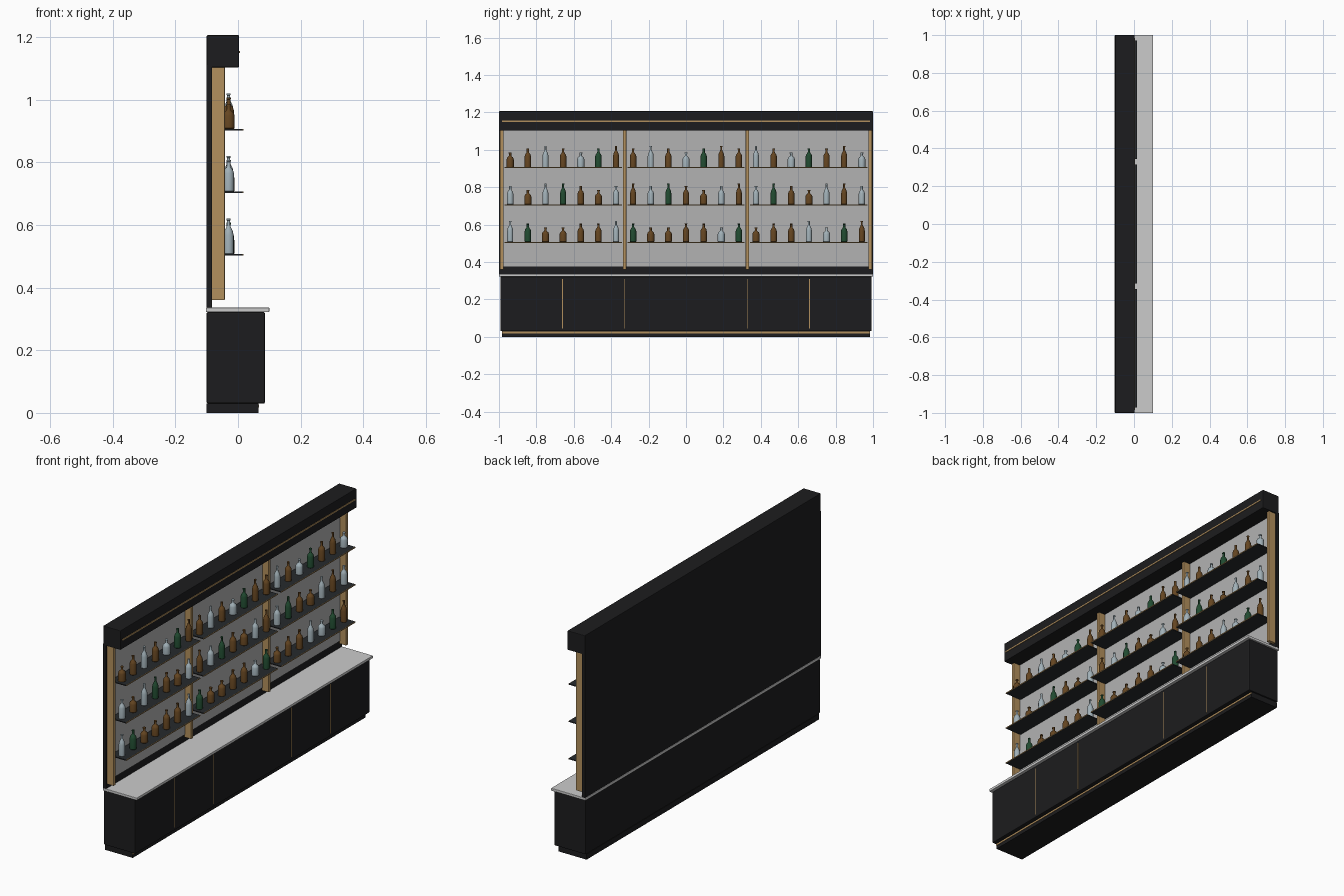
import bpy, bmesh
from math import cos, sin, pi, radians

if "Cube" in bpy.data.objects:
    bpy.data.objects.remove(bpy.data.objects["Cube"])


def material(name, r, g, b):
    m = bpy.data.materials.new(name)
    m.diffuse_color = (r, g, b, 1)
    m.use_nodes = True
    m.node_tree.nodes["Principled BSDF"].inputs["Base Color"].default_value = m.diffuse_color
    return m


BLACK = material("black_lacquer", 0.012, 0.012, 0.013)
SHELF = material("dark_shelf", 0.02, 0.023, 0.026)
BRASS = material("brass", 0.45, 0.28, 0.11)
MIRROR = material("grey_mirror", 0.45, 0.45, 0.45)
STONE = material("pale_stone", 0.62, 0.62, 0.61)
GLASS = {
    "A": material("amber_glass", 0.13, 0.06, 0.015),
    "C": material("clear_glass", 0.36, 0.44, 0.48),
    "G": material("green_glass", 0.015, 0.07, 0.03),
}


def box(name, x, y, z, mat, bevel=0.0):
    """Box from (min, max) pairs on each axis."""
    bm = bmesh.new()
    bmesh.ops.create_cube(bm, size=1)
    for v in bm.verts:
        v.co = [a[0] + (c + 0.5) * (a[1] - a[0]) for a, c in zip((x, y, z), v.co)]
    me = bpy.data.meshes.new(name)
    bm.to_mesh(me)
    bm.free()
    me.materials.append(mat)
    ob = bpy.data.objects.new(name, me)
    bpy.context.collection.objects.link(ob)
    if bevel:
        mod = ob.modifiers.new("edge_bevel", 'BEVEL')
        mod.width = bevel
        mod.segments = 2
    return ob


def lathe(name, profile, mat, sides=16):
    """Closed turned mesh from (radius, height) points."""
    bm = bmesh.new()
    rings = [[bm.verts.new((r * cos(2 * pi * i / sides), r * sin(2 * pi * i / sides), z))
              for i in range(sides)] for r, z in profile]
    for lo, hi in zip(rings, rings[1:]):
        for i in range(sides):
            j = (i + 1) % sides
            bm.faces.new((lo[i], lo[j], hi[j], hi[i]))
    bm.faces.new(rings[0][::-1])
    bm.faces.new(rings[-1])
    me = bpy.data.meshes.new(name)
    bm.to_mesh(me)
    bm.free()
    me.materials.append(mat)
    me.shade_smooth()
    me.set_sharp_from_angle(angle=radians(40))
    return me


# Base cabinet, plinth and counter
box("plinth", (-0.1, 0.065), (-0.985, 0.985), (0, 0.03), BLACK)
box("plinth_trim", (0.064, 0.067), (-0.985, 0.985), (0.018, 0.027), BRASS)
box("cabinet", (-0.1, 0.086), (-0.993, 0.993), (0.03, 0.322), BLACK, 0.004)
box("counter", (-0.102, 0.1), (-1, 1), (0.322, 0.336), STONE, 0.002)
for i, y in enumerate((-0.66, -0.33, 0.33, 0.66)):
    box(f"door_inlay_{i}", (0.08, 0.0867), (y - 0.002, y + 0.002), (0.045, 0.31), BRASS)

# Back wall, mirror and canopy
box("back_panel", (-0.1, -0.083), (-1, 1), (0.336, 1.11), BLACK)
box("mirror", (-0.083, -0.079), (-0.978, 0.978), (0.375, 1.105), MIRROR)
box("canopy", (-0.1, 0.003), (-1, 1), (1.103, 1.206), BLACK, 0.003)
box("canopy_trim", (0.002, 0.006), (-0.985, 0.985), (1.149, 1.156), BRASS)

# Upright posts
for i, y in enumerate((-0.985, -0.328, 0.328, 0.985)):
    box(f"post_{i}", (-0.083, -0.042), (y - 0.009, y + 0.009), (0.36, 1.104), BRASS, 0.002)

# Bottle shapes: short, medium, tall
PROFILES = {
    "s": [(0.017, 0), (0.019, 0.002), (0.019, 0.042), (0.016, 0.051), (0.008, 0.058),
          (0.006, 0.061), (0.006, 0.072), (0.008, 0.073), (0.008, 0.078)],
    "m": [(0.015, 0), (0.017, 0.002), (0.017, 0.058), (0.014, 0.068), (0.008, 0.076),
          (0.006, 0.080), (0.006, 0.094), (0.007, 0.095), (0.007, 0.100)],
    "t": [(0.014, 0), (0.016, 0.002), (0.016, 0.060), (0.013, 0.074), (0.007, 0.086),
          (0.005, 0.092), (0.005, 0.107), (0.0065, 0.108), (0.0065, 0.113)],
}
MESHES = {g + s: lathe(f"bottle_{g}{s}", p, m)
          for g, m in GLASS.items() for s, p in PROFILES.items()}

# Bottle order along each shelf, three bays of seven
ROWS = {
    0.507: "Ct Gm As As Am Am Ct Gm As As Am Am Cs Gm As Am Am Ct Cs Gm At",
    0.707: "Cm As Ct Gt Am As Cm At Cm Gt Am As Cm At Cm Gt Am As Ct At Cm",
    0.907: "As Am Ct Am Cs Gm At Am Ct Am Cs Gm At Am Ct Am Cs Gm Am At Cs",
}
for row, (z, order) in enumerate(ROWS.items()):
    kinds = order.split()
    for bay, cy in enumerate((-0.657, 0, 0.657)):
        # Shelf with a brass front edge
        span = (cy - 0.314, cy + 0.314)
        box(f"shelf_{row}_{bay}", (-0.08, 0.015), span, (z - 0.005, z), SHELF)
        box(f"shelf_edge_{row}_{bay}", (0.015, 0.017), span, (z - 0.005, z), BRASS)
        # Bottles
        for n in range(7):
            ob = bpy.data.objects.new(f"bottle_{row}_{bay}_{n}", MESHES[kinds[bay * 7 + n]])
            ob.location = (-0.03, cy + (n - 3) * 0.0943, z)
            bpy.context.collection.objects.link(ob)
